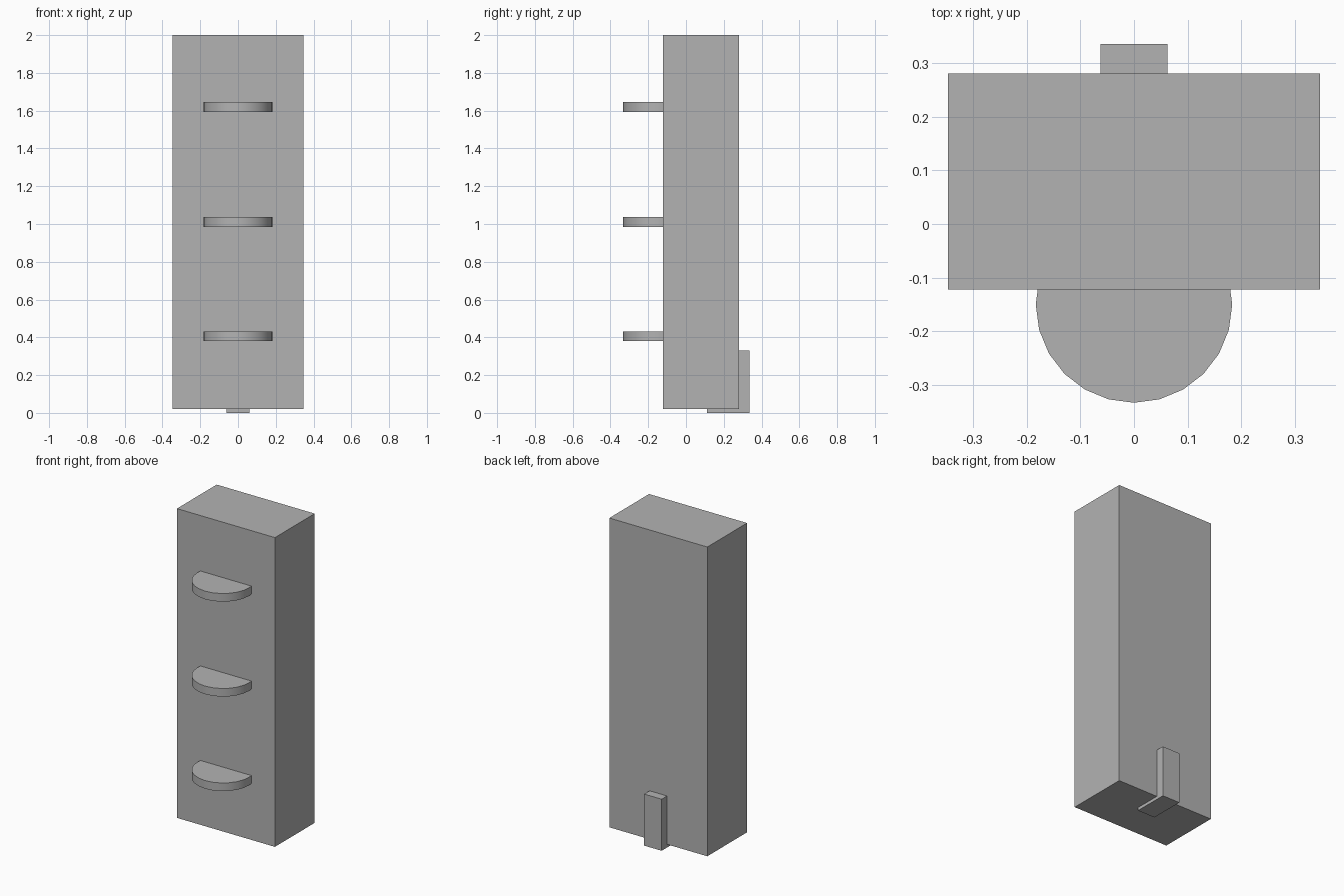
import bpy
import math

cube = bpy.data.objects.get("Cube")
if cube:
    bpy.data.objects.remove(cube, do_unlink=True)

# Single plain grey
grey = bpy.data.materials.new("plain_grey")
grey.use_nodes = True
GREY = (0.45, 0.45, 0.45, 1.0)
grey.diffuse_color = GREY
grey.node_tree.nodes["Principled BSDF"].inputs["Base Color"].default_value = GREY


def box(name, low, high):
    """Axis-aligned box between two corners."""
    centre = [(a + b) / 2 for a, b in zip(low, high)]
    bpy.ops.mesh.primitive_cube_add(size=1, location=centre)
    ob = bpy.context.object
    ob.name = name
    ob.scale = [b - a for a, b in zip(low, high)]
    bpy.ops.object.transform_apply(location=False, rotation=False, scale=True)
    ob.data.materials.append(grey)
    return ob


# Tall cabinet block
box("body", (-0.347, -0.122, 0.02), (0.347, 0.28, 2.0))

# Small foot block through the lower back edge
box("back_foot", (-0.062, 0.11, 0.0), (0.062, 0.335, 0.33))

# Three round shelves sunk into the front
for label, z in (("lower", 0.406), ("middle", 1.011), ("upper", 1.619)):
    bpy.ops.mesh.primitive_cylinder_add(vertices=24, radius=0.183, depth=0.052,
                                        location=(0, -0.15, z))
    shelf = bpy.context.object
    shelf.name = label + "_shelf"
    shelf.data.materials.append(grey)
    bpy.ops.object.shade_smooth_by_angle(angle=math.radians(30))
